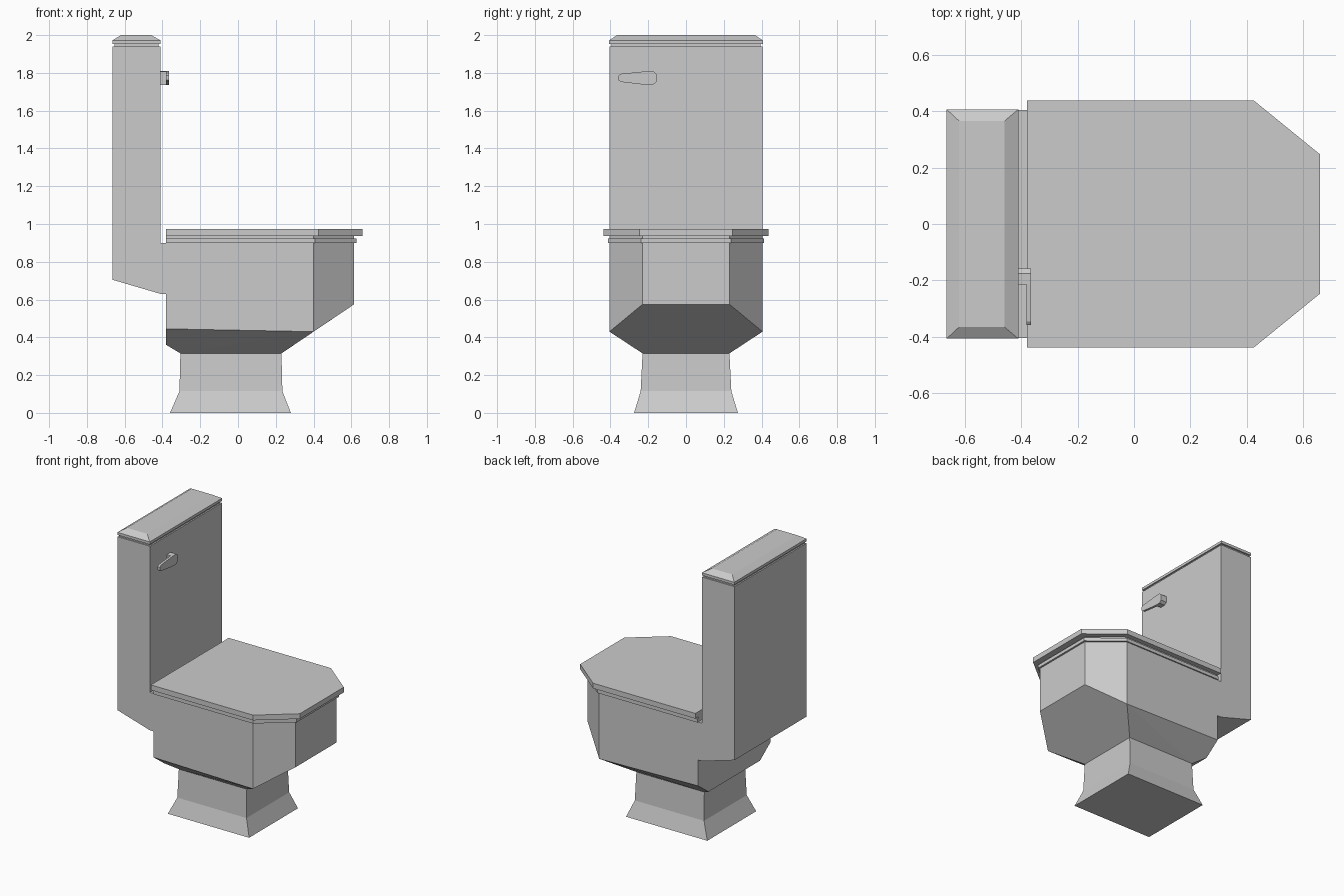
import bpy, bmesh

if "Cube" in bpy.data.objects:
    bpy.data.objects.remove(bpy.data.objects["Cube"])


def loft(name, rings):
    """Closed solid through matching rings of 3D points."""
    bm = bmesh.new()
    loops = [[bm.verts.new(p) for p in ring] for ring in rings]
    for a, b in zip(loops, loops[1:]):
        n = len(a)
        for i in range(n):
            j = (i + 1) % n
            bm.faces.new((a[i], a[j], b[j], b[i]))
    bm.faces.new(loops[0][::-1])
    bm.faces.new(loops[-1])
    return finish(name, bm)


def finish(name, bm):
    bmesh.ops.recalc_face_normals(bm, faces=bm.faces[:])
    mesh = bpy.data.meshes.new(name)
    bm.to_mesh(mesh)
    bm.free()
    obj = bpy.data.objects.new(name, mesh)
    bpy.context.collection.objects.link(obj)
    return obj


def rect(x0, x1, y, z):
    return [(x0, -y, z), (x1, -y, z), (x1, y, z), (x0, y, z)]


def bowl_plan(xc, x1, y, yf, z, x0=-0.38):
    """Rectangle with the two front corners cut off."""
    return [(x0, -y, z), (xc, -y, z), (x1, -yf, z),
            (x1, yf, z), (xc, y, z), (x0, y, z)]


# Pedestal with flared foot
loft("pedestal", [rect(-0.36, 0.28, 0.275, 0), rect(-0.31, 0.235, 0.24, 0.115),
                  rect(-0.305, 0.23, 0.23, 0.315)])

# Faceted bowl: hull of mirrored half points
half = [(-0.38, 0.405, 0.9), (0.4, 0.405, 0.9), (0.615, 0.23, 0.9),
        (-0.38, 0.405, 0.445), (0.4, 0.405, 0.43), (0.615, 0.23, 0.575),
        (-0.38, 0.29, 0.36), (-0.305, 0.23, 0.315), (0.23, 0.23, 0.315)]
bm = bmesh.new()
for x, y, z in half:
    for s in (-1, 1):
        bm.verts.new((x, s * y, z))
bmesh.ops.convex_hull(bm, input=bm.verts[:])
bmesh.ops.dissolve_limit(bm, angle_limit=0.02, verts=bm.verts[:], edges=bm.edges[:])
finish("bowl", bm)

# Tank: side profile extruded across, with shelf joining the bowl
profile = [(-0.665, 1.94), (-0.665, 0.705), (-0.41, 0.63), (-0.38, 0.63),
           (-0.38, 0.9), (-0.41, 0.9), (-0.41, 1.94)]
loft("tank", [[(x, y, z) for x, z in profile] for y in (-0.405, 0.405)])

# Tank lid with recessed neck and bevelled top
loft("tank_lid_neck", [rect(-0.655, -0.42, 0.395, z) for z in (1.935, 1.96)])
loft("tank_lid", [rect(-0.665, -0.41, 0.407, 1.953), rect(-0.665, -0.41, 0.407, 1.972),
                  rect(-0.62, -0.46, 0.365, 2.0)])

# Seat, spacer gap and seat lid
loft("seat", [bowl_plan(0.407, 0.628, 0.414, 0.237, z) for z in (0.9, 0.924)])
loft("seat_spacer", [bowl_plan(0.4, 0.615, 0.404, 0.23, z) for z in (0.92, 0.94)])
loft("seat_lid", [bowl_plan(0.425, 0.66, 0.438, 0.247, z) for z in (0.937, 0.974)])

# Flush handle: hub on the tank and tapered lever
hub = [(-0.215, 1.737), (-0.175, 1.737), (-0.157, 1.752), (-0.157, 1.795),
       (-0.175, 1.81), (-0.215, 1.808)]
lever = [(-0.345, 1.752), (-0.215, 1.737), (-0.175, 1.737), (-0.157, 1.752),
         (-0.157, 1.795), (-0.175, 1.81), (-0.215, 1.808), (-0.345, 1.795),
         (-0.358, 1.785), (-0.358, 1.762)]
loft("handle_hub", [[(x, y, z) for y, z in hub] for x in (-0.415, -0.38)])
loft("handle_lever", [[(x, y, z) for y, z in lever] for x in (-0.382, -0.365)])
